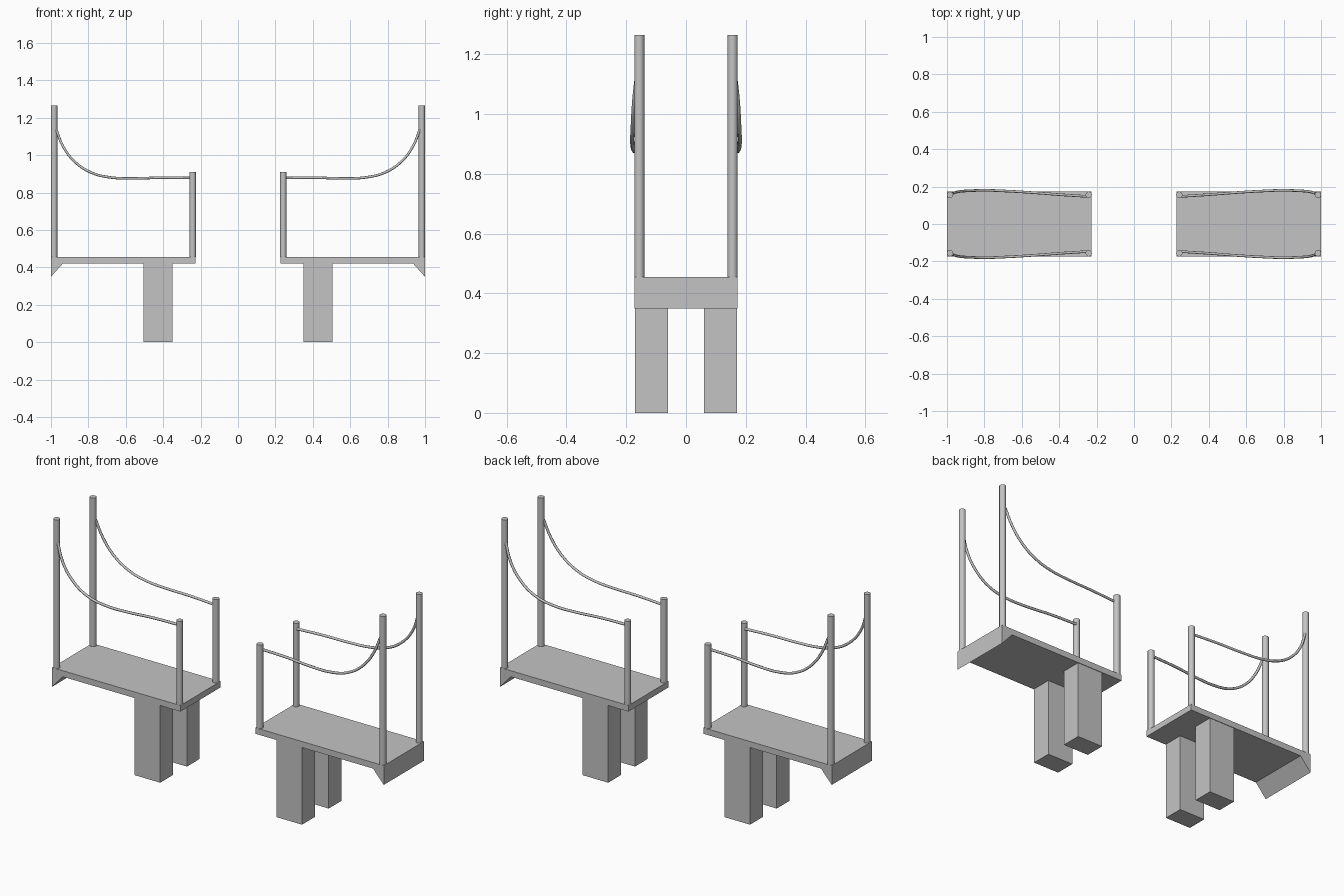
import bpy, bmesh
from mathutils import Vector

cube = bpy.data.objects.get("Cube")
if cube:
    bpy.data.objects.remove(cube, do_unlink=True)

grey = bpy.data.materials.new("light_grey")
grey.use_nodes = True
COLOR = (0.55, 0.55, 0.55, 1)
grey.diffuse_color = COLOR
grey.node_tree.nodes["Principled BSDF"].inputs["Base Color"].default_value = COLOR


def add_mesh(name, bm):
    bmesh.ops.recalc_face_normals(bm, faces=bm.faces)
    mesh = bpy.data.meshes.new(name)
    bm.to_mesh(mesh)
    bm.free()
    mesh.materials.append(grey)
    obj = bpy.data.objects.new(name, mesh)
    bpy.context.collection.objects.link(obj)
    return obj


def extruded(name, profile, y0, y1):
    """Extrude an (x, z) outline along y."""
    bm = bmesh.new()
    face = bm.faces.new([bm.verts.new((x, y0, z)) for x, z in profile])
    ext = bmesh.ops.extrude_face_region(bm, geom=[face])
    moved = [v for v in ext["geom"] if isinstance(v, bmesh.types.BMVert)]
    bmesh.ops.translate(bm, verts=moved, vec=(0, y1 - y0, 0))
    return add_mesh(name, bm)


def post(name, x, y, z0, z1, radius=0.017):
    bm = bmesh.new()
    bmesh.ops.create_cone(bm, cap_ends=True, segments=16, radius1=radius,
                          radius2=radius, depth=z1 - z0)
    bmesh.ops.translate(bm, verts=bm.verts, vec=(x, y, (z0 + z1) / 2))
    obj = add_mesh(name, bm)
    for p in obj.data.polygons:
        p.use_smooth = abs(p.normal.z) < 0.5
    obj.data.set_sharp_from_angle(angle=0.7)


def rope(name, points):
    curve = bpy.data.curves.new(name, "CURVE")
    curve.dimensions = "3D"
    curve.bevel_depth = 0.007
    curve.bevel_resolution = 2
    curve.resolution_u = 4
    curve.use_fill_caps = True
    spline = curve.splines.new("BEZIER")
    spline.bezier_points.add(len(points) - 1)
    for bp, co in zip(spline.bezier_points, points):
        bp.co = Vector(co)
        bp.handle_left_type = bp.handle_right_type = "AUTO"
    curve.materials.append(grey)
    obj = bpy.data.objects.new(name, curve)
    bpy.context.collection.objects.link(obj)


TOP, UNDER, HALF_WIDTH = 0.455, 0.422, 0.173
DECK = [(0.226, TOP), (1, TOP), (1, 0.35), (0.935, UNDER), (0.226, UNDER)]
LEG = [(0.35, 0), (0.505, 0), (0.505, UNDER), (0.35, UNDER)]
ROPE = [(0.972, 0.163, 1.14), (0.937, 0.173, 1.05), (0.875, 0.178, 0.967),
        (0.785, 0.18, 0.907), (0.68, 0.176, 0.881), (0.56, 0.169, 0.876),
        (0.4, 0.157, 0.88), (0.245, 0.147, 0.878)]

for side, sx in (("left", 1), ("right", -1)):
    # Deck with wedge lip at the outer end
    extruded(f"deck_{side}", [(sx * x, z) for x, z in DECK], -HALF_WIDTH, HALF_WIDTH)
    for end, sy in (("front", -1), ("back", 1)):
        tag = f"{end}_{side}"
        # Supporting leg, posts and sagging rope
        extruded(f"leg_{tag}", [(sx * x, z) for x, z in LEG], sy * 0.06, sy * 0.17)
        post(f"outer_post_{tag}", sx * 0.983, sy * 0.156, TOP, 1.265)
        post(f"inner_post_{tag}", sx * 0.242, sy * 0.156, TOP, 0.91)
        rope(f"rope_{tag}", [(sx * x, sy * y, z) for x, y, z in ROPE])
